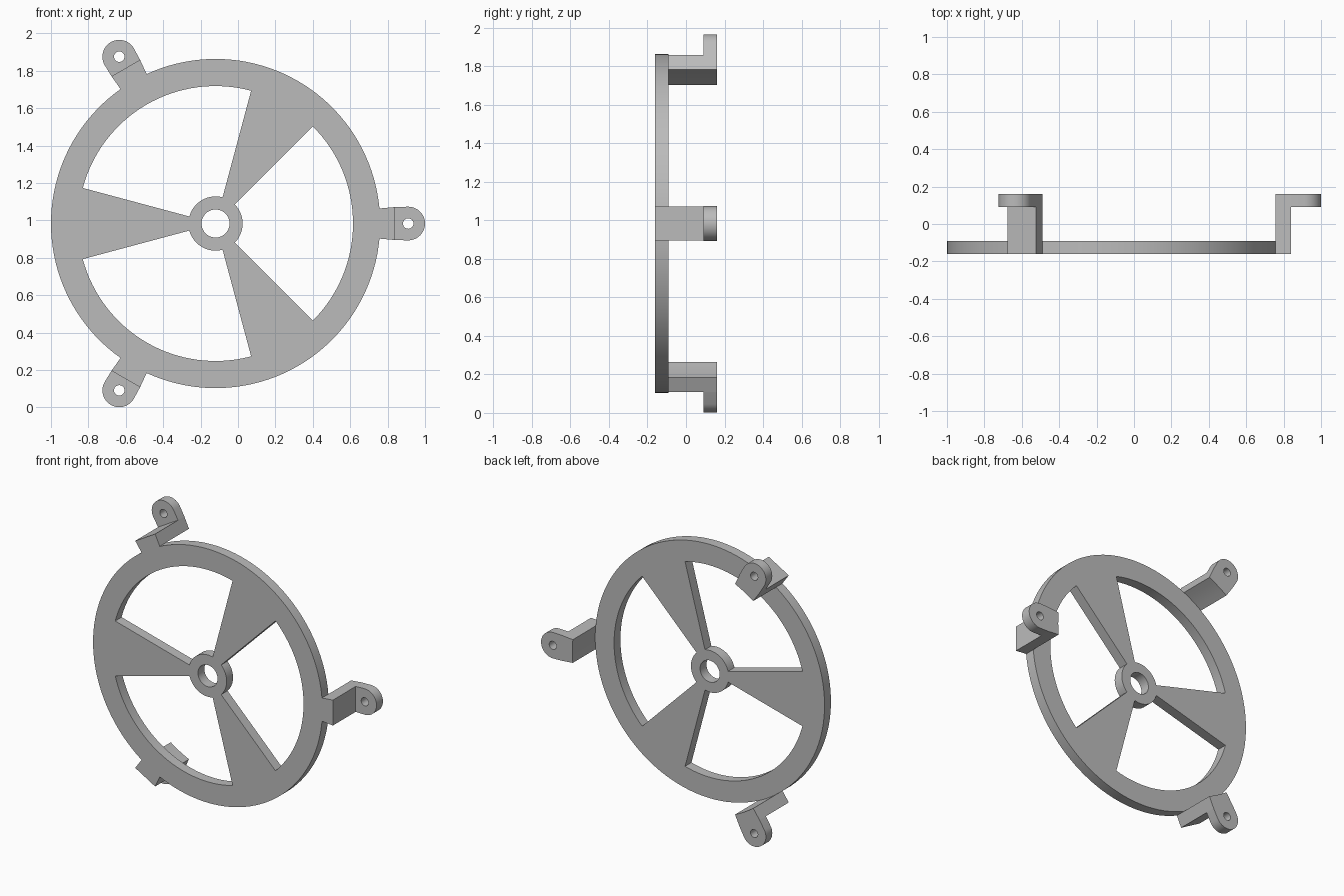
import bpy, bmesh
from math import cos, sin, radians
from mathutils import Matrix

if "Cube" in bpy.data.objects:
    bpy.data.objects.remove(bpy.data.objects["Cube"], do_unlink=True)

CX, CZ = -0.12, 0.983             # wheel axis
RIM, RIM_INNER = 0.88, 0.735
HUB, BORE = 0.145, 0.075
FRONT, PLATE_BACK, EAR_FRONT, BACK = -0.16, -0.09, 0.09, 0.16
TAB_HALF, TAB_OUT = 5.25, 0.964   # half angle and corner radius of a leg
EAR_C, EAR_R, EAR_HOLE = 1.03, 0.09, 0.028

grey = bpy.data.materials.new("plain grey")
grey.use_nodes = True
grey.diffuse_color = (0.5, 0.5, 0.5, 1)
grey.node_tree.nodes["Principled BSDF"].inputs["Base Color"].default_value = (0.5, 0.5, 0.5, 1)


def arc(r, a0, a1, n, c=(0, 0)):
    """Points along an arc, angles in degrees."""
    angles = [radians(a0 + (a1 - a0) * i / n) for i in range(n + 1)]
    return [(c[0] + r * cos(a), c[1] + r * sin(a)) for a in angles]


def circle(r, n, c=(0, 0)):
    return arc(r, 0, 360, n, c)[:-1]


def extrude(name, outlines, y0, y1, turn=0):
    """Fill the outlines (later ones are holes) and extrude from y0 to y1."""
    curve = bpy.data.curves.new(name, "CURVE")
    curve.dimensions = "2D"
    curve.fill_mode = "BOTH"
    curve.extrude = (y1 - y0) / 2
    for pts in outlines:
        spline = curve.splines.new("POLY")
        spline.points.add(len(pts) - 1)
        for p, (x, y) in zip(spline.points, pts):
            p.co = (x, y, 0, 1)
        spline.use_cyclic_u = True
    helper = bpy.data.objects.new(name + "_profile", curve)
    bpy.context.collection.objects.link(helper)
    deps = bpy.context.evaluated_depsgraph_get()
    mesh = bpy.data.meshes.new_from_object(helper.evaluated_get(deps))
    bpy.data.objects.remove(helper, do_unlink=True)
    bpy.data.curves.remove(curve)

    # stand the profile upright on the wheel axis
    mesh.transform(Matrix.Translation((CX, (y0 + y1) / 2, CZ))
                   @ Matrix.Rotation(radians(90), 4, "X")
                   @ Matrix.Rotation(radians(turn), 4, "Z"))
    bm = bmesh.new()
    bm.from_mesh(mesh)
    bmesh.ops.remove_doubles(bm, verts=bm.verts, dist=0.0001)
    bmesh.ops.recalc_face_normals(bm, faces=bm.faces)
    for f in bm.faces:
        f.smooth = True
    bm.to_mesh(mesh)
    bm.free()
    mesh.set_sharp_from_angle(angle=radians(30))
    mesh.materials.clear()
    mesh.materials.append(grey)
    mesh.name = name
    obj = bpy.data.objects.new(name, mesh)
    bpy.context.collection.objects.link(obj)
    return obj


# wheel plate: rim with three feet, three windows leaving wedge spokes, bore
outer, windows = [], []
for a in (0, 120, 240):
    outer += arc(TAB_OUT, a - TAB_HALF, a + TAB_HALF, 1)
    outer += arc(RIM, a + TAB_HALF, a + 120 - TAB_HALF, 40)
    windows.append(arc(RIM_INNER, a - 45, a + 45, 32) + arc(HUB, a + 45, a - 45, 16))
extrude("wheel_plate", [outer] + windows + [circle(BORE, 48)], FRONT, PLATE_BACK)

# mounting brackets: a leg going back and a rounded ear with a screw hole
leg = arc(RIM, -TAB_HALF, TAB_HALF, 4) + arc(TAB_OUT, TAB_HALF, -TAB_HALF, 1)
corner_x, corner_y = arc(TAB_OUT, TAB_HALF, 0, 1)[0]
ear = ([(corner_x, -corner_y)] + arc(EAR_R, -90, 90, 24, (EAR_C, 0))
       + [(corner_x, corner_y)])
hole = circle(EAR_HOLE, 24, (EAR_C, 0))
for side, turn in (("left", 0), ("upper_right", 120), ("lower_right", 240)):
    extrude(side + "_bracket_leg", [leg], PLATE_BACK, BACK, turn)
    extrude(side + "_bracket_ear", [ear, hole], EAR_FRONT, BACK, turn)
